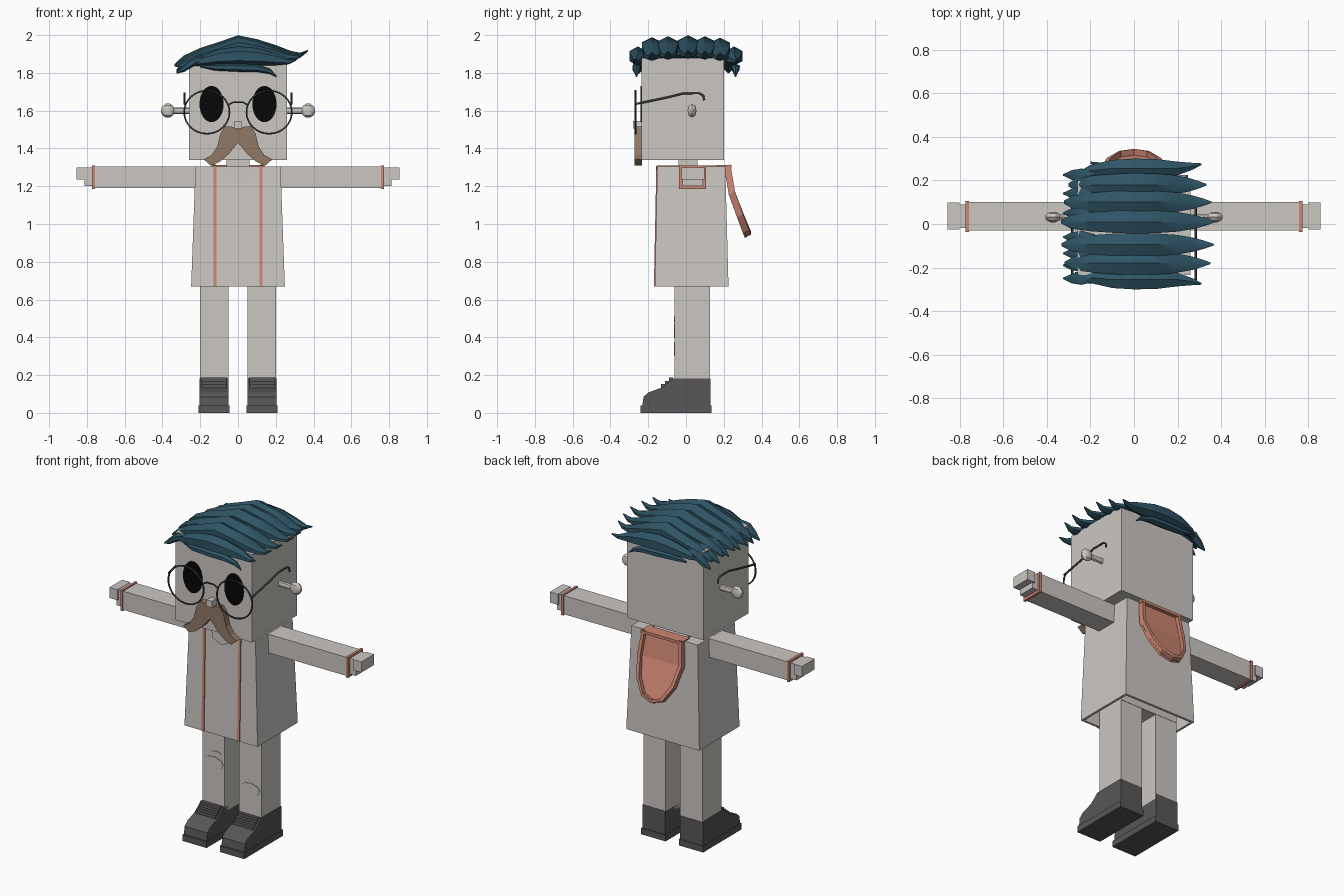
import bpy, bmesh, math
from mathutils import Vector

cube = bpy.data.objects.get("Cube")
if cube:
    bpy.data.objects.remove(cube, do_unlink=True)


def material(name, r, g, b):
    m = bpy.data.materials.new(name)
    m.use_nodes = True
    m.diffuse_color = (r, g, b, 1)
    m.node_tree.nodes["Principled BSDF"].inputs["Base Color"].default_value = (r, g, b, 1)
    return m


GREY = material("warm grey", .60, .57, .54)
CORAL = material("coral", .61, .24, .17)
TEAL = material("dark teal", .028, .09, .13)
BROWN = material("moustache brown", .28, .19, .13)
SHOE = material("shoe grey", .10, .093, .098)
BLACK = material("eye black", .002, .002, .002)
METAL = material("frame charcoal", .045, .045, .048)


def make(name, bm, mat, smooth=None):
    bmesh.ops.recalc_face_normals(bm, faces=bm.faces)
    me = bpy.data.meshes.new(name)
    bm.to_mesh(me)
    bm.free()
    ob = bpy.data.objects.new(name, me)
    bpy.context.collection.objects.link(ob)
    me.materials.append(mat)
    if smooth:
        bpy.ops.object.select_all(action='DESELECT')
        ob.select_set(True)
        bpy.context.view_layer.objects.active = ob
        bpy.ops.object.shade_smooth_by_angle(angle=math.radians(smooth))
    return ob


def box(name, mat, x, y, z, top_x=None, top_y=None):
    """Box from ranges; the top may have its own x and y range."""
    bm = bmesh.new()
    bmesh.ops.create_cube(bm, size=1)
    for v in bm.verts:
        up = v.co.z > 0
        rx, ry = (top_x or x, top_y or y) if up else (x, y)
        v.co = (rx[v.co.x > 0], ry[v.co.y > 0], z[up])
    return make(name, bm, mat)


def prism(name, mat, pts, axis, lo, hi):
    """Extrude a 2D outline along x (outline in y, z) or y (outline in x, z)."""
    bm = bmesh.new()
    put = (lambda p, d: (d, *p)) if axis == 'x' else (lambda p, d: (p[0], d, p[1]))
    f = bm.faces.new([bm.verts.new(put(p, lo)) for p in pts])
    ext = bmesh.ops.extrude_face_region(bm, geom=[f])["geom"]
    shift = Vector(put((0, 0), hi - lo))
    bmesh.ops.translate(bm, vec=shift, verts=[v for v in ext if isinstance(v, bmesh.types.BMVert)])
    return make(name, bm, mat)


def loft(name, mat, rings, smooth=None):
    """Skin a list of point rings and cap the ends."""
    bm = bmesh.new()
    loops = [[bm.verts.new(p) for p in r] for r in rings]
    n = len(loops[0])
    for a, b in zip(loops, loops[1:]):
        for i in range(n):
            j = (i + 1) % n
            bm.faces.new((a[i], a[j], b[j], b[i]))
    bm.faces.new(loops[0])
    bm.faces.new(loops[-1])
    return make(name, bm, mat, smooth)


def wire(name, mat, pts, radius, cyclic=False):
    cu = bpy.data.curves.new(name, 'CURVE')
    cu.dimensions = '3D'
    cu.bevel_depth, cu.bevel_resolution = radius, 1
    sp = cu.splines.new('POLY')
    sp.points.add(len(pts) - 1)
    for p, q in zip(sp.points, pts):
        p.co = (*q, 1)
    sp.use_cyclic_u = cyclic
    cu.materials.append(mat)
    ob = bpy.data.objects.new(name, cu)
    bpy.context.collection.objects.link(ob)


def ellipse(cx, cz, rx, rz, n):
    return [(cx + rx * math.cos(math.tau * i / n), cz + rz * math.sin(math.tau * i / n)) for i in range(n)]


def span(s, a, b):
    return tuple(sorted((s * a, s * b)))


# Head, neck and body
box("head", GREY, (-.26, .26), (-.235, .2), (1.34, 1.88))
box("neck", GREY, (-.06, .06), (-.04, .06), (1.25, 1.35))
box("hips", GREY, (-.2, .2), (-.06, .13), (.69, .82))
coat = box("coat", GREY, (-.248, .248), (-.165, .225), (.67, 1.305), (-.225, .225), (-.152, .208))
bm = bmesh.new()
bm.from_mesh(coat.data)
bmesh.ops.delete(bm, geom=[f for f in bm.faces if f.normal.z < -.9], context='FACES_ONLY')
bm.to_mesh(coat.data)
bm.free()
shell = coat.modifiers.new("shell", 'SOLIDIFY')
shell.thickness = .02
prism("collar", GREY, [(-.07, 1.304), (-.06, 1.255), (0, 1.225), (.06, 1.255), (.07, 1.304)], 'y', -.160, -.15)

for s, side in ((1, "left"), (-1, "right")):
    # Arms, cuffs and hands
    box(side + "_sleeve", GREY, span(s, .2, .772), (-.03, .1), (1.19, 1.304))
    box(side + "_cuff", CORAL, span(s, .758, .773), (-.036, .106), (1.184, 1.31))
    box(side + "_palm", GREY, span(s, .76, .812), (-.018, .09), (1.2, 1.298))
    box(side + "_fingers", GREY, span(s, .8, .855), (-.025, .098), (1.235, 1.3))
    # Legs and shoes
    box(side + "_leg", GREY, span(s, .05, .2), (-.06, .128), (.15, .7))
    prism(side + "_shoe", SHOE, [(-.232, .03), (.13, .03), (.13, .182), (-.07, .182), (-.125, .135),
                                 (-.2, .108), (-.225, .085)], 'x', s * .05, s * .205)
    box(side + "_sole", SHOE, span(s, .045, .21), (-.24, .134), (0, .038))
    for k in range(3):
        y, z = -.078 - .021 * k, .18 - .018 * k
        box(side + "_lace", SHOE, span(s, .06, .195), (y - .012, y + .01), (z - .012, z + .008))
    # Coat trim running over the shoulder
    x = span(s, .113, .129)
    box(side + "_trim", CORAL, x, (-.170, -.15), (.67, 1.31), x, (-.157, -.14))
    box(side + "_shoulder_trim", CORAL, x, (-.157, .215), (1.3, 1.311))
    # Eyes and glasses
    prism(side + "_eye", BLACK, ellipse(s * .14, 1.635, .064, .096, 28), 'y', -.242, -.234)
    wire(side + "_rim", METAL, [(x, -.268, z) for x, z in ellipse(s * .165, 1.592, .12, .114, 32)], .005, True)
    wire(side + "_temple", METAL, [(s * .283, y, z) for y, z in
         ((-.268, 1.635), (-.1, 1.67), (-.01, 1.692), (.07, 1.692), (.092, 1.68), (.095, 1.655))], .006)
    # Bolt ears
    rings = [[(s * x, .032 + r * .65 * math.cos(a), 1.6 + r * math.sin(a))
              for a in (math.tau * i / 8 for i in range(8))]
             for x, r in ((.25, .018), (.34, .018), (.345, .026), (.36, .037), (.382, .037), (.4, .024), (.407, .01))]
    loft(side + "_ear", GREY, rings, 30)
    # Moustache half
    prism(side + "_moustache", BROWN, [(s * x, z) for x, z in (
        (0, 1.43), (0, 1.5), (.035, 1.517), (.07, 1.517), (.092, 1.48), (.11, 1.41), (.14, 1.365),
        (.182, 1.342), (.145, 1.31), (.1, 1.327), (.05, 1.37))], 'y', -.272, -.232)

wire("bridge", METAL, [(x, -.268, z) for x, z in ((-.052, 1.63), (-.025, 1.645), (.025, 1.645), (.052, 1.63))], .005)
box("nose", GREY, (-.022, .022), (-.28, -.232), (1.505, 1.545), (-.018, .018))

# Torn knee patches
for cx, cz, rx, rz in ((-.125, .435, .068, .038), (-.105, .495, .034, .015), (.125, .34, .068, .036)):
    prism("knee_patch", GREY, ellipse(cx, cz, rx, rz, 9), 'y', -.064, -.059)

# Hood: sloping scoop with a raised rim
rows = ((.135, 1.305, .215), (.15, 1.16, .24), (.125, 1.04, .283), (.07, .955, .315))
outline = [(w, y, z) for w, z, y in rows] + [(0, .325, .932)] + [(-w, y, z) for w, z, y in rows[::-1]]
bm = bmesh.new()
for a, b in zip(rows, rows[1:]):
    bm.faces.new([bm.verts.new(p) for p in ((-a[0], a[2], a[1]), (a[0], a[2], a[1]),
                                            (b[0], b[2], b[1]), (-b[0], b[2], b[1]))])
w, z, y = rows[-1]
bm.faces.new([bm.verts.new(p) for p in ((-w, y, z), (w, y, z), (0, .325, .932))])
bmesh.ops.remove_doubles(bm, verts=bm.verts, dist=.0001)
make("hood", bm, CORAL).modifiers.new("thickness", 'SOLIDIFY').thickness = .014
centre = Vector((0, 0, 1.14))
rings = []
for x, y, z in outline:
    dx, dz = x * .14, (z - centre.z) * .09 if z < 1.2 else 0
    rings.append([(x, y - .012, z), (x, y + .02, z + .01), (x - dx, y + .02, z - dz + .01), (x - dx, y - .012, z - dz)])
loft("hood_rim", CORAL, rings)
box("hood_top", CORAL, (-.14, .14), (.165, .24), (1.295, 1.312))


# Hair: tapered six-sided locks swept from right to left
def lock(name, y, path):
    rings = []
    for x, dy, z, ry, rz in path:
        rings.append([(x, y + dy + ry * math.cos(a), z + rz * math.sin(a))
                      for a in (math.tau * i / 6 + math.pi / 6 for i in range(6))])
    loft(name, TEAL, rings, 40)


crown = ((-.335, 0, 1.838, .008, .006), (-.29, 0, 1.862, .036, .025), (-.2, 0, 1.893, .05, .036),
         (-.1, 0, 1.918, .058, .043), (0, 0, 1.943, .062, .053), (.1, 0, 1.928, .06, .048),
         (.2, 0, 1.91, .052, .034), (.28, 0, 1.893, .036, .02), (.33, 0, 1.892, .02, .012),
         (.37, 0, 1.915, .004, .004))
for i, (y, tip, lift) in enumerate(((-.18, -.03, -.008), (-.095, 0, -.002), (.01, 0, .003),
                                    (.1, 0, -.002), (.18, .01, -.01))):
    k = (.95, .99, 1, .96, .9)[i]
    lock("crown_lock", y, [(x * k, dy, z + lift, ry, rz) for x, dy, z, ry, rz in crown])

# Side locks that hang over the front and back edges
edge = ((-.27, .03, 1.842, .006, .006), (-.2, .01, 1.862, .03, .026), (-.1, 0, 1.882, .045, .042),
        (0, 0, 1.89, .052, .05), (.1, 0, 1.885, .05, .046), (.2, 0, 1.872, .036, .032),
        (.27, -.01, 1.86, .018, .014), (.31, -.02, 1.87, .004, .004))
fringe = ((-.2, .02, 1.835, .005, .005), (-.12, 0, 1.83, .02, .018), (0, 0, 1.828, .026, .022),
          (.1, 0, 1.825, .024, .02), (.17, 0, 1.808, .014, .014), (.205, 0, 1.78, .003, .003))
for s, name in ((-1, "front"), (1, "back")):
    lock(name + "_edge_lock", s * .255, [(x, -s * dy, z, ry, rz) for x, dy, z, ry, rz in edge])
    lock(name + "_fringe", s * .262, fringe)

# Short spikes along the right edge
spike = ((-.18, 0, 1.9, .015, .015), (-.24, 0, 1.878, .034, .026), (-.285, 0, 1.845, .026, .02),
         (-.325, 0, 1.82, .004, .004))
for y in (-.25, -.19, -.135, -.06, .05, .14, .225):
    lock("right_spike", y, [(x, dy, z - abs(y) * .08, ry, rz) for x, dy, z, ry, rz in spike])
